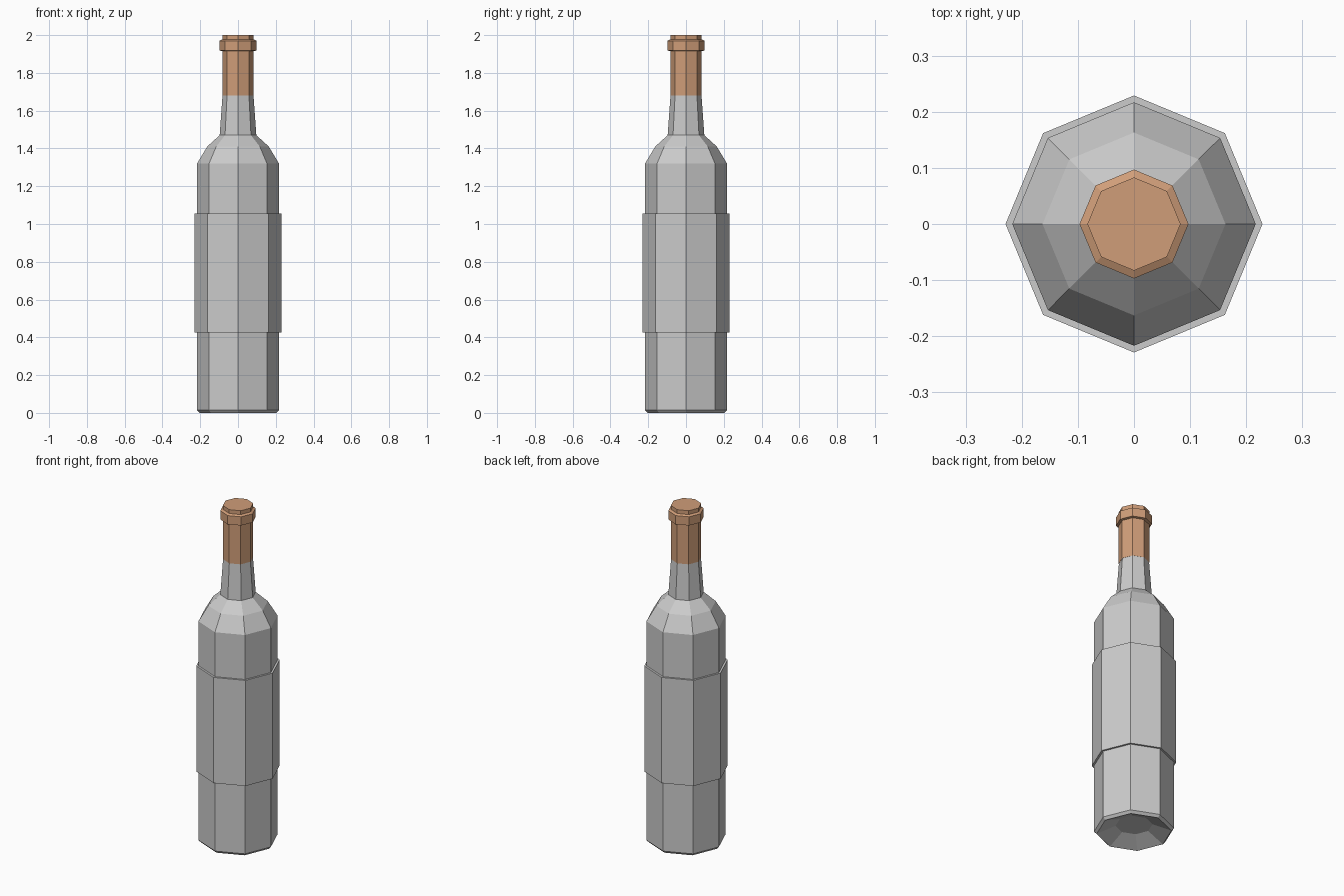
import bpy, bmesh
from math import cos, sin, tau

if "Cube" in bpy.data.objects:
    bpy.data.objects.remove(bpy.data.objects["Cube"])

SIDES = 8


def lathe(name, profile, closed=False, cap_start=False, cap_end=False, color=None):
    """Revolve (radius, z) points into a flat-faced octagonal solid."""
    bm = bmesh.new()
    rings = [[bm.verts.new((r * cos(tau * i / SIDES), r * sin(tau * i / SIDES), z))
              for i in range(SIDES)] for r, z in profile]
    pairs = list(zip(rings, rings[1:]))
    if closed:
        pairs.append((rings[-1], rings[0]))
    for a, b in pairs:
        for i in range(SIDES):
            j = (i + 1) % SIDES
            bm.faces.new((a[i], a[j], b[j], b[i]))
    if cap_start:
        bm.faces.new(rings[0][::-1])
    if cap_end:
        bm.faces.new(rings[-1])
    bmesh.ops.recalc_face_normals(bm, faces=bm.faces)
    mesh = bpy.data.meshes.new(name)
    bm.to_mesh(mesh)
    bm.free()
    obj = bpy.data.objects.new(name, mesh)
    bpy.context.collection.objects.link(obj)
    if color:
        mat = bpy.data.materials.new(name + "_material")
        mat.diffuse_color = color
        mat.use_nodes = True
        mat.node_tree.nodes["Principled BSDF"].inputs["Base Color"].default_value = mat.diffuse_color
        mesh.materials.append(mat)
    return obj


# Glass body: recessed base, straight sides, shoulder and tapering neck
lathe("bottle", [(0.10, 0.045), (0.203, 0.0), (0.217, 0.015), (0.217, 1.32),
                 (0.163, 1.41), (0.097, 1.47), (0.082, 1.68)],
      cap_start=True, cap_end=True)

# Label sleeve wrapped around the body
lathe("label", [(0.217, 0.425), (0.229, 0.425), (0.229, 1.055), (0.217, 1.055)],
      closed=True)

# Foil capsule with a raised lip
lathe("foil_cap", [(0.083, 1.68), (0.083, 1.915), (0.097, 1.918), (0.097, 1.97),
                   (0.083, 1.977), (0.083, 2.0)],
      cap_start=True, cap_end=True, color=(0.63, 0.34, 0.19, 1))
